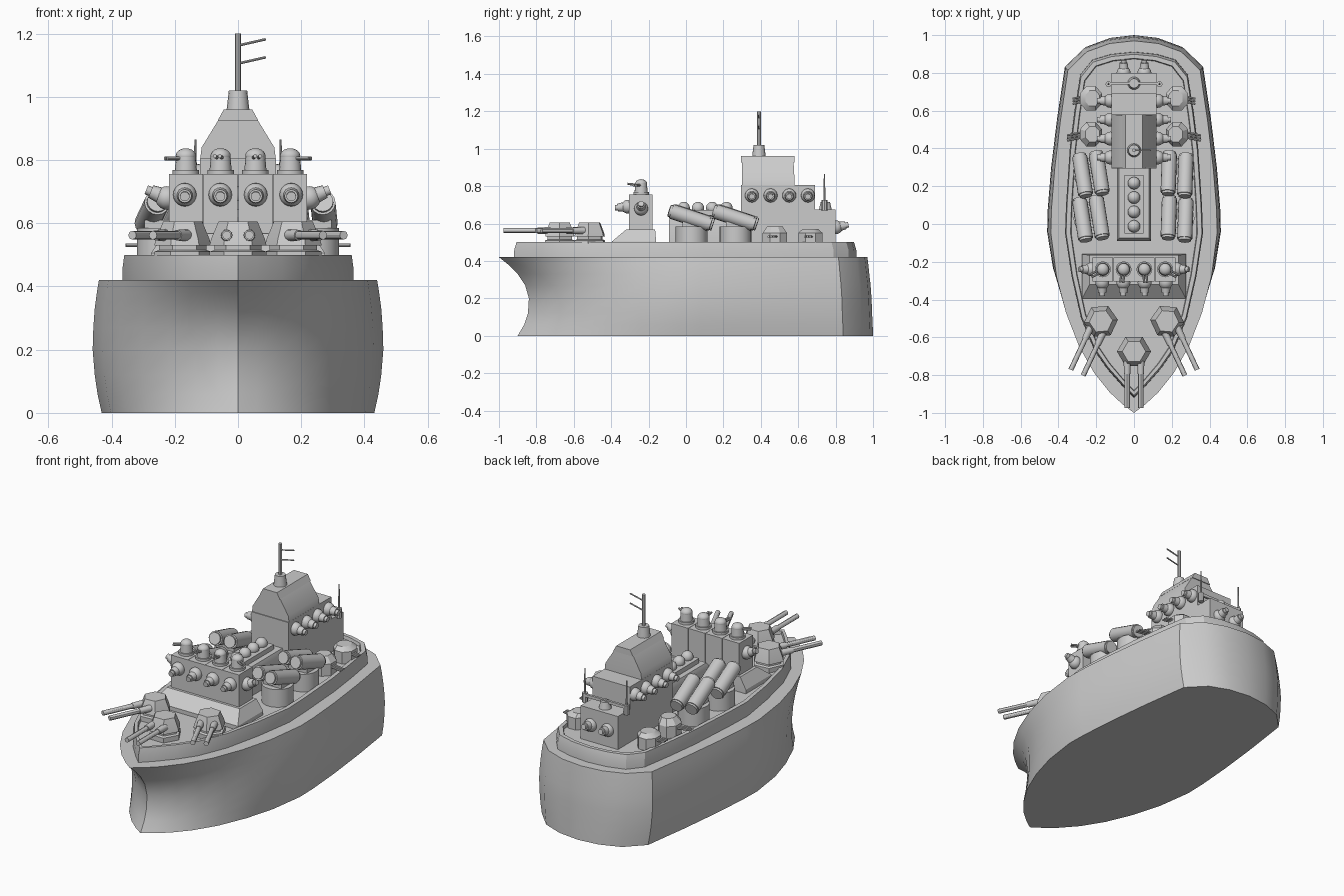
import bpy, bmesh
from math import sin, cos, pi, radians
from mathutils import Vector, Matrix

if "Cube" in bpy.data.objects:
    bpy.data.objects.remove(bpy.data.objects["Cube"])


def finish(name, bm):
    bmesh.ops.recalc_face_normals(bm, faces=bm.faces)
    me = bpy.data.meshes.new(name)
    bm.to_mesh(me)
    bm.free()
    ob = bpy.data.objects.new(name, me)
    bpy.context.collection.objects.link(ob)
    return ob


def loft(name, loops):
    """Skin a stack of equal-length closed loops and cap both ends."""
    bm = bmesh.new()
    rings = [[bm.verts.new(p) for p in lp] for lp in loops]
    n = len(rings[0])
    for a, b in zip(rings, rings[1:]):
        for i in range(n):
            j = (i + 1) % n
            bm.faces.new((a[i], a[j], b[j], b[i]))
    bm.faces.new(rings[0])
    bm.faces.new(rings[-1])
    return finish(name, bm)


def rod(name, a, b, r1, r2=None, seg=16):
    """Cylinder or cone between two points."""
    a, b = Vector(a), Vector(b)
    d = b - a
    bm = bmesh.new()
    m = Matrix.Translation((a + b) / 2) @ d.to_track_quat('Z', 'Y').to_matrix().to_4x4()
    bmesh.ops.create_cone(bm, cap_ends=True, segments=seg, radius1=r1,
                          radius2=r1 if r2 is None else r2, depth=d.length, matrix=m)
    return finish(name, bm)


def ball(name, p, r, scale=(1, 1, 1)):
    bm = bmesh.new()
    m = Matrix.Translation(p) @ Matrix.Diagonal((*scale, 1))
    bmesh.ops.create_uvsphere(bm, u_segments=16, v_segments=10, radius=r, matrix=m)
    return finish(name, bm)


def rect(x0, x1, y0, y1, z):
    return [(x0, y0, z), (x1, y0, z), (x1, y1, z), (x0, y1, z)]


def box(name, x0, x1, y0, y1, z0, z1):
    return loft(name, [rect(x0, x1, y0, y1, z0), rect(x0, x1, y0, y1, z1)])


def ngon(c, r, z, n, ang=0, sx=1, sy=1):
    return [(c[0] + sx * r * cos(ang + 2 * pi * i / n),
             c[1] + sy * r * sin(ang + 2 * pi * i / n), z) for i in range(n)]


def port(name, p, d):
    """Ball-mounted gun poking out of a wall."""
    p, d = Vector(p), Vector(d).normalized()
    ball(name + "_ball", p, 0.037)
    rod(name + "_sleeve", p + d * 0.02, p + d * 0.055, 0.026, 0.021)
    rod(name + "_muzzle", p + d * 0.05, p + d * 0.07, 0.015)


def mirror_loop(half, f, z):
    """Closed outline from a half outline running bow to stern."""
    right = [f(x, y) for x, y in half]
    return [(x, y, z) for x, y in right] + [(-x, y, z) for x, y in right[-2:0:-1]]


# Hull: outline lofted up through the height levels (z, width, bow, stern)
half = [(0, -1), (.06, -.955), (.13, -.89), (.21, -.79), (.29, -.65), (.36, -.47), (.41, -.28),
        (.44, -.05), (.437, .08), (.42, .3), (.39, .56), (.35, .84), (.25, .94), (.13, .985), (0, 1)]
levels = [(0, .98, .9, 1), (.06, 1.01, .865, .998), (.12, 1.03, .845, .995),
          (.2, 1.045, .84, .992), (.27, 1.04, .86, .987), (.33, 1.03, .9, .98),
          (.38, 1.015, .95, .975), (.42, 1, 1, .97)]
loft("hull", [mirror_loop(half, lambda x, y: (x * w, y * (b if y < 0 else s)), z)
              for z, w, b, s in levels])

# Raised deck with a low rim around it
rim = [(0, -.92), (.06, -.86), (.14, -.77), (.21, -.67), (.28, -.5), (.33, -.28), (.365, -.05),
       (.36, .1), (.34, .4), (.315, .6), (.285, .79), (.22, .87), (.12, .9), (0, .912)]
loft("raised_deck", [mirror_loop(rim, lambda x, y: (x * k, y * m), z) for z, k, m in
                     [(.41, 1, 1), (.46, 1, .998), (.5, .985, .985), (.5, .92, .962), (.482, .91, .958)]])
DECK = .475

# Forward twin-gun turrets
for c, a in [((0, -.675), 0), ((.175, -.515), radians(25)), ((-.175, -.515), radians(-25))]:
    rot = pi / 6 + a if a else 0
    loft("turret_base", [ngon(c, .09, DECK, 6, rot), ngon(c, .09, .51, 6, rot),
                         ngon(c, .075, .515, 6, rot), ngon(c, .075, .53, 6, rot)])
    loft("turret", [ngon(c, .09, .53, 6, rot), ngon(c, .085, .55, 6, rot), ngon(c, .062, .605, 6, rot)])
    fwd, side = Vector((sin(a), -cos(a), 0)), Vector((cos(a), sin(a), 0))
    for s in (-1, 1):
        p = Vector((*c, .562)) + side * s * .036
        rod("turret_barrel", p, p + fwd * .3, .0135, seg=12)
        rod("barrel_sleeve", p + fwd * .05, p + fwd * .12, .019, .017, seg=12)

# Forward gun house on a sloped platform
loft("gun_platform", [rect(-.275, .275, -.395, -.16, DECK), rect(-.275, .275, -.395, -.16, .505),
                      rect(-.235, .235, -.32, -.165, .568)])
for i, x in enumerate((-.165, -.055, .055, .165)):
    box("gun_house", x - .054, x + .054, -.305, -.178, .56, .755)
    port("house_gun", (x * 1.02, -.31, .69), (0, -1, -.08))
    # Small domed turret on each roof section
    t = Vector((x, -.24, .755))
    rod("roof_turret_ring", t, t + Vector((0, 0, .014)), .042)
    rod("roof_turret", t + Vector((0, 0, .012)), t + Vector((0, 0, .06)), .035, .031)
    ball("roof_turret_dome", t + Vector((0, 0, .058)), .032, (1, 1, .75))
    d = Vector(((-.9, -.5, 0), (-.15, -1, .1), (.1, -1, .1), (.9, -.5, 0))[i]).normalized()
    q = d.cross(Vector((0, 0, 1))) * .008
    for s in (-1, 1):
        rod("roof_turret_barrel", t + Vector((0, 0, .05)) + q * s,
            t + Vector((0, 0, .05)) + q * s + d * .072, .006, seg=8)
for s in (-1, 1):
    port("house_side_gun", (s * .225, -.24, .68), (s, 0, .4))

# Central trunk with a row of domes
loft("trunk", [rect(-.09, .09, -.09, .31, DECK), rect(-.09, .09, -.09, .31, .62),
               rect(-.08, .08, -.075, .31, .645)])
box("trunk_top", -.05, .05, -.05, .26, .63, .672)
for i in range(4):
    ball("trunk_dome", (0, -.012 + i * .076, .683), .033)

# Paired launch tubes on drum pedestals
for s in (-1, 1):
    yaw = radians(9) if s < 0 else radians(-2)
    for y in (.03, .265):
        rod("launcher_drum", (s * .235, y, DECK), (s * .235, y, .585), .085, seg=24)
        box("launcher_cradle", s * .235 - .06, s * .235 + .06, y - .05, y + .05, .58, .61)
        for k in (-1, 1):
            c = Vector((s * .228 + k * .044, y - (.008 if k == s else -.004), .632))
            d = Vector((sin(yaw), -cos(yaw), .33)).normalized()
            rod("launch_tube", c - d * .105, c + d * .105, .04)
            rod("launch_tube_cap", c + d * .1, c + d * .117, .033)
            rod("launch_tube_collar", c - d * .117, c - d * .1, .035)

# Bridge superstructure tiers
box("bridge_base", -.12, .12, .295, .8, DECK, .675)
box("bridge_tier", -.12, .12, .295, .69, .67, .805)
loft("bridge_tower", [rect(-.12, .12, .3, .58, .80), rect(-.115, .115, .3, .58, .84),
                      rect(-.06, .06, .3, .575, .93)])
loft("bridge_roof", [rect(-.064, .064, .295, .58, .925), rect(-.045, .045, .295, .58, .96)])
rod("mast_foot", (0, .39, .95), (0, .39, 1.02), .037, .029)
rod("mast", (0, .39, 1.0), (0, .39, 1.2), .01, seg=8)
for z in (1.105, 1.162):
    rod("mast_spar", (0, .39, z), (.088, .39, z + .02), .004, seg=8)

# Bridge guns along both sides and out of the stern wall
for s in (-1, 1):
    for i in range(4):
        port("bridge_gun", (s * .125, .352 + i * .1, .75), (s, 0, -.08))
    port("stern_gun", (s * .055, .8, .58), (0, 1, .2))

# Aft yard with two whip aerials
rod("aft_yard_post", (0, .745, .67), (0, .745, .715), .035, .025)
box("aft_yard", -.14, .14, .738, .752, .705, .722)
for s in (-1, 1):
    rod("aerial_foot", (s * .135, .74, .67), (s * .135, .74, .725), .016, seg=8)
    rod("aerial", (s * .135, .74, .72), (s * .135, .74, .865), .006, .003, seg=8)

# Small triple-gun mounts beside the bridge
for s in (-1, 1):
    for y, h, a in ((.475, .585, -.05), (.665, .57, -.04)):
        c = (s * .228, y)
        loft("side_mount", [ngon(c, .07, DECK, 8, pi / 8, .9), ngon(c, .07, .55, 8, pi / 8, .9),
                            ngon((s * .22, y), .045, h, 8, pi / 8, .9)])
        for k in (-1, 0, 1):
            yy = y + k * .014
            rod("side_mount_barrel", (s * .26, yy, .53), (s * (.355 if y < .6 else .325), yy + a * .4, .53),
                .0055, seg=8)

# Smooth curved surfaces, keeping edges crisp
bpy.ops.object.select_all(action='SELECT')
bpy.context.view_layer.objects.active = bpy.data.objects["hull"]
bpy.ops.object.shade_smooth_by_angle(angle=radians(30))
